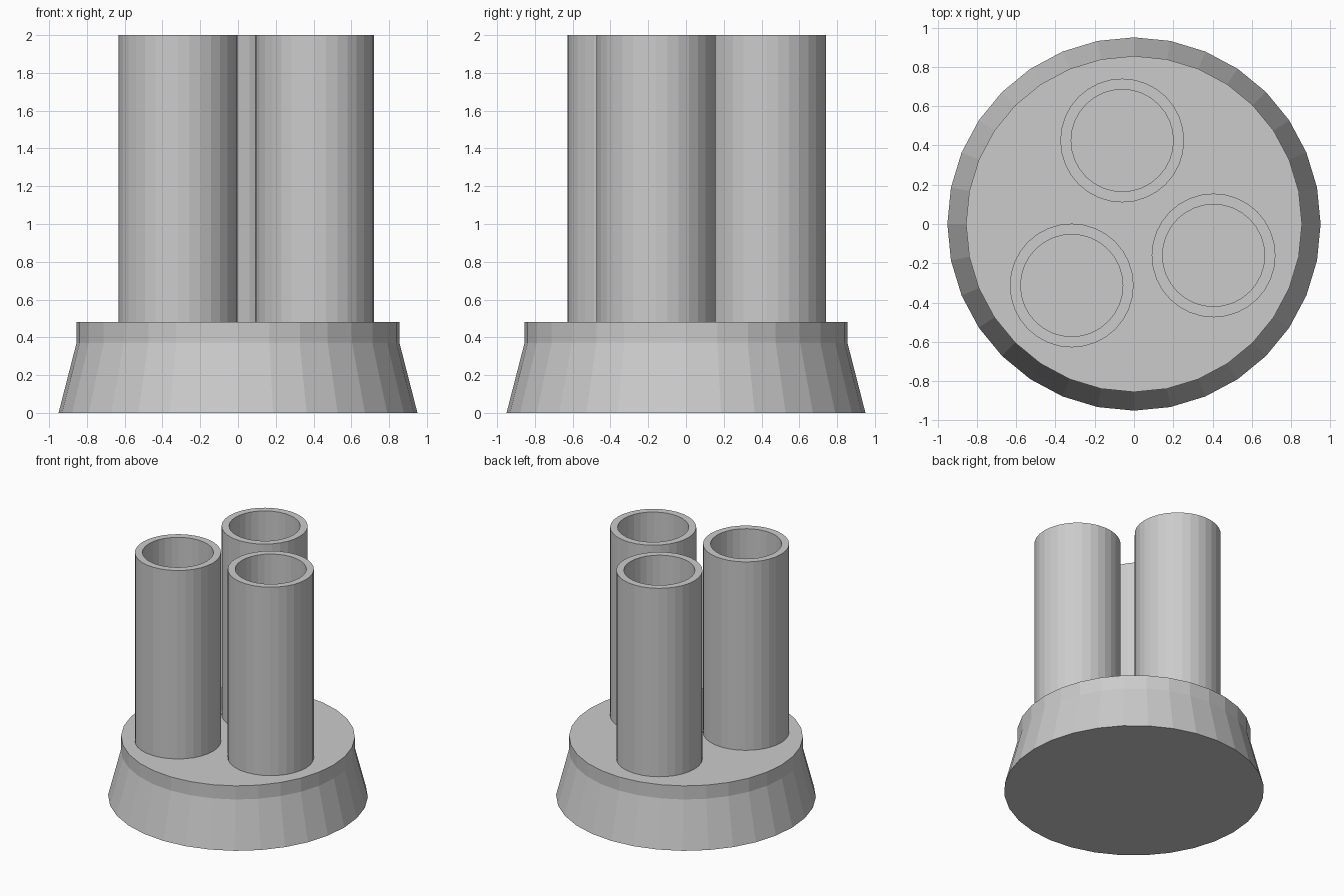
import bpy, bmesh
from math import cos, sin, tau

if "Cube" in bpy.data.objects:
    bpy.data.objects.remove(bpy.data.objects["Cube"])

SIDES = 32


def lathe(name, profile, location=(0, 0, 0), closed=False):
    """Revolve (radius, z) points; an open profile is capped at both ends."""
    bm = bmesh.new()
    rings = [[bm.verts.new((r * cos(tau * i / SIDES), r * sin(tau * i / SIDES), z))
              for i in range(SIDES)] for r, z in profile]
    pairs = list(zip(rings, rings[1:]))
    if closed:
        pairs.append((rings[-1], rings[0]))
    for a, b in pairs:
        for i in range(SIDES):
            j = (i + 1) % SIDES
            bm.faces.new((a[i], a[j], b[j], b[i]))
    if not closed:
        bm.faces.new(rings[0][::-1])
        bm.faces.new(rings[-1])
    bmesh.ops.recalc_face_normals(bm, faces=bm.faces)
    mesh = bpy.data.meshes.new(name)
    bm.to_mesh(mesh)
    bm.free()
    obj = bpy.data.objects.new(name, mesh)
    obj.location = location
    bpy.context.collection.objects.link(obj)
    return obj


# Flared round base with a straight rim
lathe("base", [(0.95, 0), (0.855, 0.37), (0.855, 0.48)])

# Three open tubes standing on the base
OUTER, INNER = 0.315, 0.26
tubes = {"left_tube": (-0.317, -0.313), "right_tube": (0.405, -0.16), "back_tube": (-0.06, 0.425)}
for name, (x, y) in tubes.items():
    lathe(name, [(OUTER, 0.48), (OUTER, 2), (INNER, 2), (INNER, 0.48)], (x, y, 0), closed=True)
